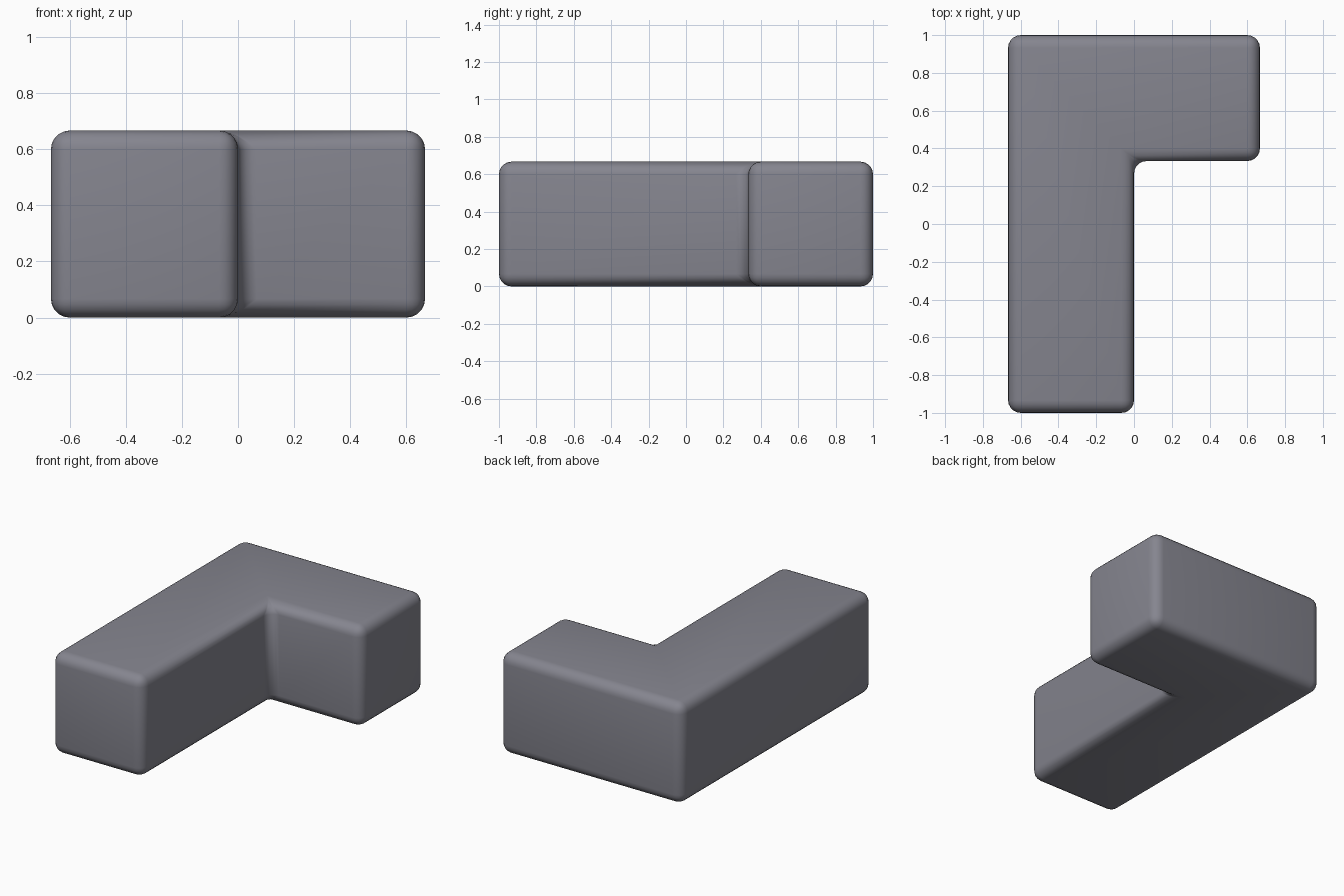
import bpy
import bmesh

if "Cube" in bpy.data.objects:
    bpy.data.objects.remove(bpy.data.objects["Cube"])

# L-shaped footprint on a grid of 2/3 unit cells
U = 2 / 3
outline = [(-U, -1), (0, -1), (0, 1 - U), (U, 1 - U), (U, 1), (-U, 1)]

# Extrude the footprint one cell high
bm = bmesh.new()
base = bm.faces.new([bm.verts.new((x, y, 0)) for x, y in outline])
top = bmesh.ops.extrude_face_region(bm, geom=[base])
bmesh.ops.translate(bm, vec=(0, 0, U),
                    verts=[v for v in top["geom"] if isinstance(v, bmesh.types.BMVert)])
bmesh.ops.recalc_face_normals(bm, faces=bm.faces)
mesh = bpy.data.meshes.new("corner_block")
bm.to_mesh(mesh)
bm.free()

block = bpy.data.objects.new("corner_block", mesh)
bpy.context.collection.objects.link(block)
mesh.shade_smooth()

# Dark, slightly bluish grey
dark = bpy.data.materials.new("dark_grey")
dark.diffuse_color = (0.235, 0.235, 0.275, 1)
dark.use_nodes = True
dark.node_tree.nodes["Principled BSDF"].inputs["Base Color"].default_value = dark.diffuse_color
mesh.materials.append(dark)

# Round every edge, including the inner corner
bevel = block.modifiers.new("rounded_edges", "BEVEL")
bevel.width = 0.067
bevel.segments = 5
bevel.limit_method = "ANGLE"
